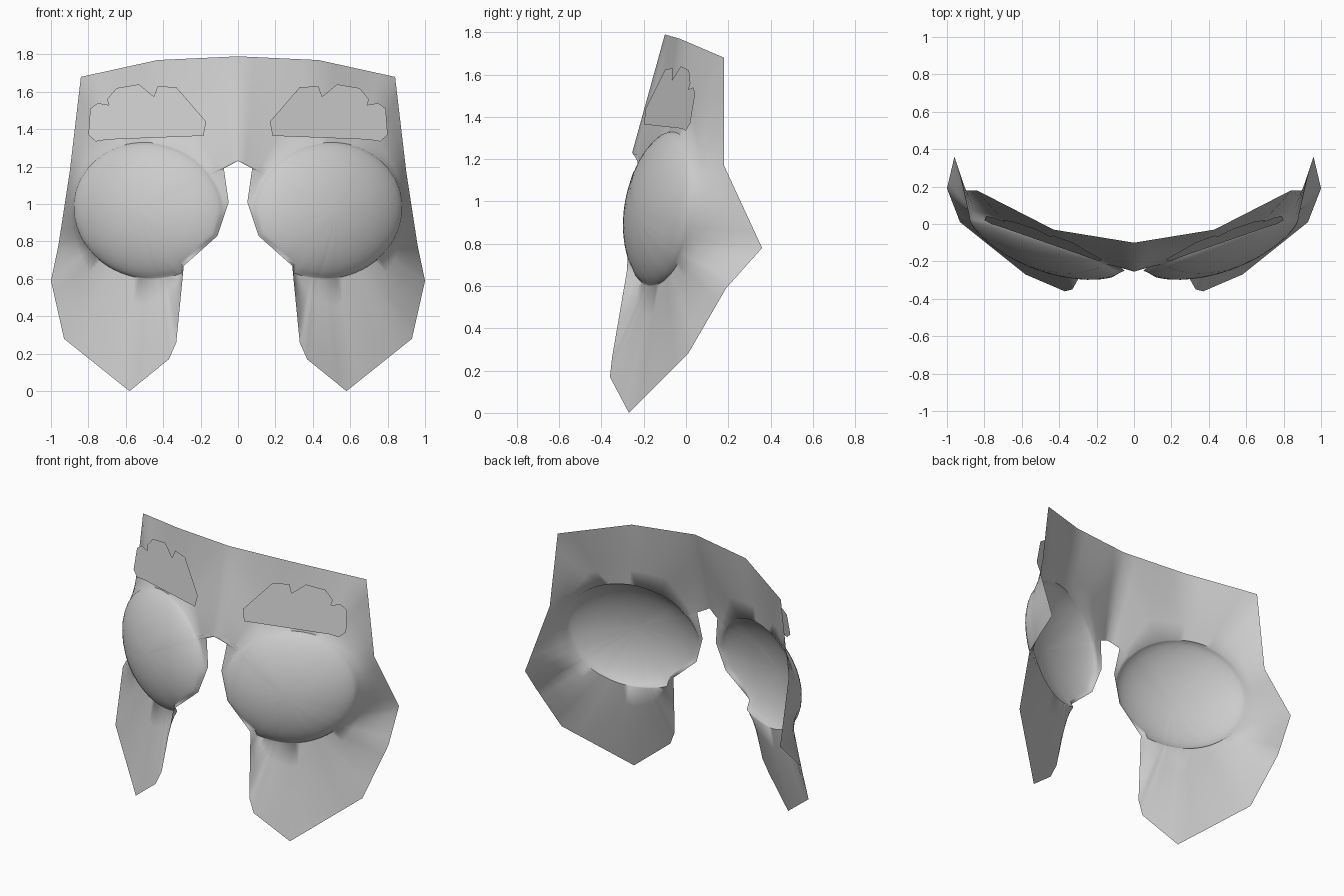
import bpy, bmesh, math
from mathutils import Vector

if "Cube" in bpy.data.objects:
    bpy.data.objects.remove(bpy.data.objects["Cube"])

def finish(name, bm, angle):
    bmesh.ops.remove_doubles(bm, verts=bm.verts, dist=0.0005)
    bmesh.ops.recalc_face_normals(bm, faces=bm.faces)
    front = sum((f.normal * f.calc_area() for f in bm.faces), Vector())
    if front.y > 0:
        bmesh.ops.reverse_faces(bm, faces=bm.faces)
    me = bpy.data.meshes.new(name)
    bm.to_mesh(me)
    bm.free()
    ob = bpy.data.objects.new(name, me)
    bpy.context.collection.objects.link(ob)
    ob.modifiers.new("Mirror", 'MIRROR').use_clip = True
    bpy.context.view_layer.objects.active = ob
    ob.select_set(True)
    bpy.ops.object.shade_smooth_by_angle(angle=math.radians(angle))
    ob.select_set(False)
    return ob

# Border of the right half of the sheet
border = [Vector(p) for p in (
    (0, -.10, 1.79), (.43, -.03, 1.77), (.84, .18, 1.68), (.90, .18, 1.17),
    (.96, .36, .78), (1.0, .19, .59), (.93, .01, .28), (.58, -.27, 0),
    (.37, -.36, .17), (.33, -.35, .26), (.29, -.28, .67), (.11, -.27, .83),
    (.05, -.25, 1.01), (.08, -.225, 1.22), (0, -.255, 1.23))]

# Bulge: tilted shallow dome, its rim lofted out to the border
centre = Vector((.48, -.115, .965))
u, v, n = Vector((.40, .145, 0)), Vector((.02, .045, .365)), Vector((.045, -.125, 0))
STEPS, DOME, SKIRT = 5, 10, 4

bm = bmesh.new()
rows = []
for i, a in enumerate(border):
    b = border[(i + 1) % len(border)]
    for k in range(STEPS):
        edge = a.lerp(b, k / STEPS)
        p, q = (edge.x - centre.x) / u.x, (edge.z - centre.z) / v.z
        r = math.hypot(p, q)
        s = min(1, .95 * r)
        row = []
        for j in range(DOME + 1):
            t = s * math.sin(j / DOME * math.pi / 2)
            row.append(centre + (u * p + v * q) / r * t + n * max(0, 1 - t * t) ** .7)
        rim = row[-1]
        row += [rim.lerp(edge, j / SKIRT) for j in range(1, SKIRT + 1)]
        rows.append([bm.verts.new(c) for c in row])
for i, row in enumerate(rows):
    nxt = rows[(i + 1) % len(rows)]
    for j in range(len(row) - 1):
        bm.faces.new((row[j], row[j + 1], nxt[j + 1], nxt[j]))
bmesh.ops.dissolve_degenerate(bm, dist=0.0001, edges=bm.edges)
# Soften the rim where the bulge flows into the sheet
inner = [w for w in bm.verts if not w.is_boundary]
for _ in range(2):
    bmesh.ops.smooth_vert(bm, verts=inner, factor=.4, use_axis_y=True)
finish("face_plate", bm, 60)

# Flat jagged plates above the bulges
outline = [(.17, 1.44), (.185, 1.365), (.70, 1.345), (.76, 1.335), (.80, 1.37), (.79, 1.51),
           (.75, 1.54), (.69, 1.53), (.70, 1.56), (.65, 1.62), (.53, 1.64),
           (.45, 1.575), (.43, 1.63), (.33, 1.625)]
bm = bmesh.new()
bm.faces.new([bm.verts.new((x, -.2 + .355 * (x - .18) + .19 * (z - 1.37), z)) for x, z in outline])
finish("upper_plate", bm, 30)
